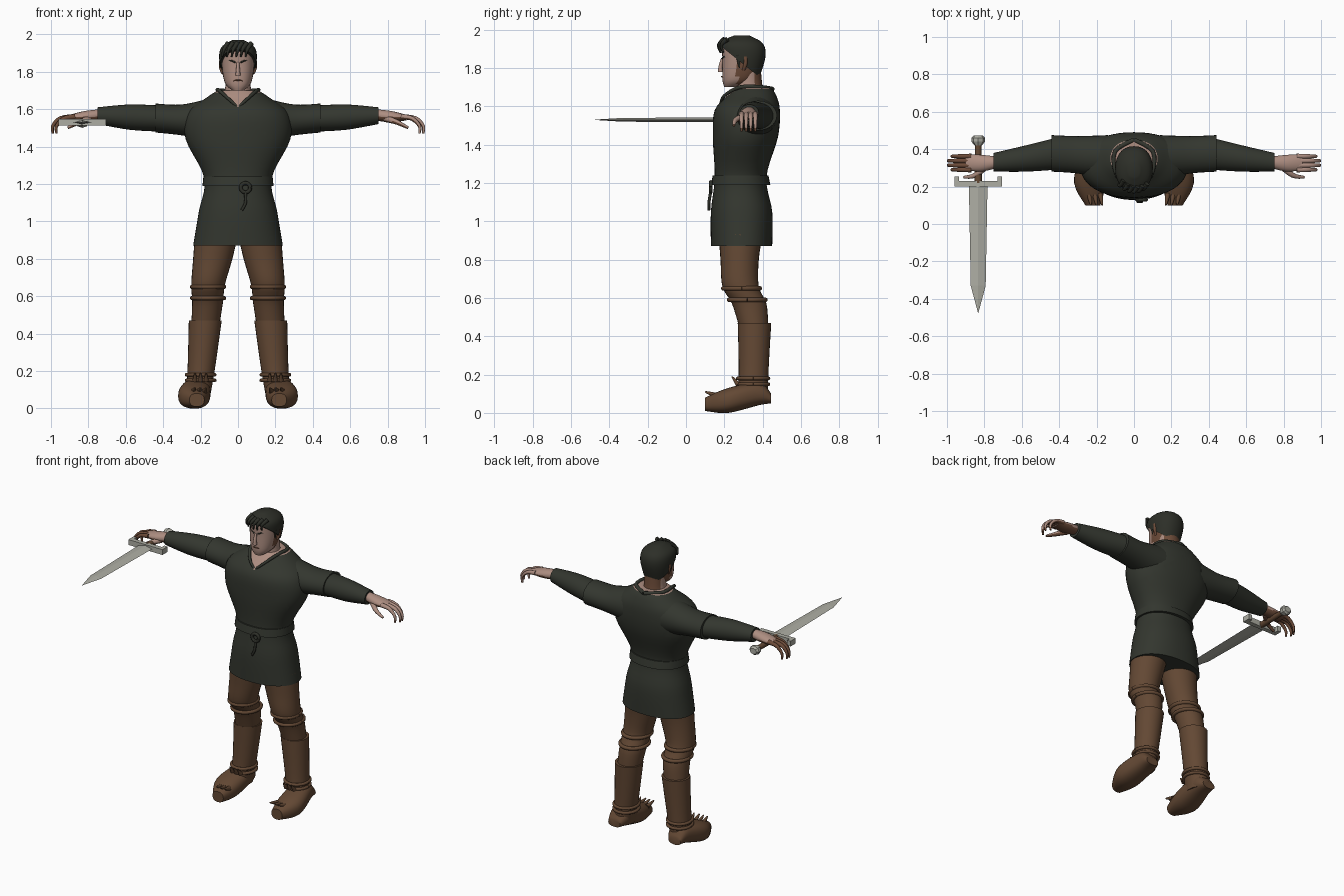
import bpy, bmesh, math
from mathutils import Vector, Quaternion

cube = bpy.data.objects.get("Cube")
if cube:
    bpy.data.objects.remove(cube, do_unlink=True)


def material(name, red, green, blue):
    mat = bpy.data.materials.new(name)
    mat.use_nodes = True
    mat.diffuse_color = (red, green, blue, 1)
    shader = next(node for node in mat.node_tree.nodes if node.type == 'BSDF_PRINCIPLED')
    shader.inputs["Base Color"].default_value = mat.diffuse_color
    shader.inputs["Roughness"].default_value = .8
    return mat


CLOTH = material("dark_green_cloth", .033, .037, .028)
HAIR = material("dark_hair", .026, .028, .021)
LEATHER = material("brown_leather", .125, .065, .034)
SKIN = material("skin", .42, .27, .22)
TAN = material("tanned_skin", .15, .07, .04)
STEEL = material("steel", .42, .42, .37)


def refine(rows, steps):
    """Smooth a list of rows by passing a spline through them."""
    padded = [rows[0], *rows, rows[-1]]
    smooth_rows = []
    for before, start, end, after in zip(padded, padded[1:], padded[2:], padded[3:]):
        for step in range(steps):
            t = step / steps
            row = []
            for a, b, c, d in zip(before, start, end, after):
                leave, arrive = (c - a) / 2, (d - b) / 2
                bend = 3 * (c - b) - 2 * leave - arrive
                twist = 2 * (b - c) + leave + arrive
                row.append(b + t * (leave + t * (bend + t * twist)))
            smooth_rows.append(row)
    return smooth_rows + [rows[-1]]


def build(name, rings, mats, rule=None, edit=None, smooth=True):
    """Join rings of points into a closed skin; rule picks each face's material."""
    bm = bmesh.new()
    loops = [[bm.verts.new(point) for point in ring] for ring in rings]
    for low, high in zip(loops, loops[1:]):
        for i in range(len(low)):
            bm.faces.new((low[i - 1], low[i], high[i], high[i - 1]))
    bm.faces.new(loops[0])
    bm.faces.new(loops[-1])
    if edit:
        edit(bm)
    bmesh.ops.recalc_face_normals(bm, faces=bm.faces[:])
    bm.normal_update()
    for face in bm.faces:
        face.smooth = smooth
        if rule:
            face.material_index = int(rule(face.calc_center_median(), face.normal))
    mesh = bpy.data.meshes.new(name)
    bm.to_mesh(mesh)
    bm.free()
    for mat in mats:
        mesh.materials.append(mat)
    if smooth:
        mesh.set_sharp_from_angle(angle=math.radians(45))
    bpy.context.scene.collection.objects.link(bpy.data.objects.new(name, mesh))


def circle(count):
    angles = [math.tau * i / count for i in range(count)]
    return [(math.cos(angle), math.sin(angle)) for angle in angles]


def loft(name, axis, rows, mats, side=1, sides=28, steps=5, power=2, **options):
    """Rows are (position on axis, low a, high a, low b, high b)."""
    def rounded(low, high, value):
        bulge = math.copysign(abs(value) ** (2 / power), value)
        return (low + high + (high - low) * bulge) / 2

    rings = []
    for t, a_low, a_high, b_low, b_high in refine(rows, steps):
        ring = []
        for c, s in circle(sides):
            a, b = rounded(a_low, a_high, c), rounded(b_low, b_high, s)
            x, y, z = {'x': (t, a, b), 'y': (a, t, b), 'z': (a, b, t)}[axis]
            ring.append((x * side, y, z))
        rings.append(ring)
    build(name, rings, mats, **options)


def tower(name, rows, mats, **options):
    """Upright loft, equal on both sides; rows are (z, half width, front, back)."""
    loft(name, 'z', [(z, -half, half, front, back) for z, half, front, back in rows], mats, **options)


def tube(name, path, start, end, mats, side=1, **options):
    """Round tube along a path, its radius going from start to end."""
    points = [Vector((x * side, y, z)) for x, y, z in refine(path, 4)]
    last, turn, rings = Vector((0, 0, 1)), Quaternion(), []
    for i, point in enumerate(points):
        ahead = points[min(i + 1, len(points) - 1)] - points[max(i - 1, 0)]
        turn = last.rotation_difference(ahead) @ turn
        last = ahead
        radius = start + (end - start) * i / (len(points) - 1)
        rings.append([point + turn @ Vector((c, s, 0)) * radius for c, s in circle(10)])
    build(name, rings, mats, **options)


def hoop(name, x, y, z, wide, deep, radius, side):
    """Leather strap or fold around a limb."""
    loop = circle(16)
    path = [(x + wide * c, y + deep * s, z) for c, s in loop + loop[:1]]
    tube(name, path, radius, radius, [LEATHER], side)


def cut(bm, point, normal, clear=False):
    bmesh.ops.bisect_plane(bm, geom=bm.verts[:] + bm.edges[:] + bm.faces[:],
                           plane_co=point, plane_no=normal, clear_inner=clear)


# Tunic with a V neckline
def neckline(bm):
    for slope in (-.9, .9):
        cut(bm, (0, 0, 1.61), (slope, 0, 1))
    cut(bm, (0, 0, 1.69), (0, 0, 1))


def bare(centre, normal):
    in_front = centre.y < .36 and centre.z > 1.61 + .9 * abs(centre.x)
    return in_front or centre.z > 1.69


tower("tunic", [(.87, .24, .13, .45), (1.05, .21, .13, .45), (1.23, .18, .15, .42), (1.44, .28, .14, .48),
                (1.58, .27, .15, .49), (1.66, .17, .22, .47), (1.7, .11, .26, .44)],
      [CLOTH, SKIN], sides=48, power=2.2, edit=neckline, rule=bare)
tower("belt", [(1.19, .19, .13, .44), (1.24, .185, .14, .43)], [CLOTH], sides=48, power=2.2)
buckle = circle(12)
tube("belt_ring", [(.04 + c / 40, .13, 1.18 + s / 40) for c, s in buckle + buckle[:1]], .01, .01, [HAIR])
tube("belt_strap", [(.04, .13, 1.16), (.04, .12, 1.1), (.02, .12, 1.06)], .008, .008, [HAIR])

# Head, neck and hair
tower("neck", [(1.62, .1, .25, .42), (1.7, .07, .26, .4), (1.8, .07, .27, .39)],
      [SKIN, TAN], rule=lambda centre, normal: centre.y > .36)
tower("head", [(1.7, .03, .2, .27), (1.74, .07, .19, .36), (1.84, .087, .19, .4),
               (1.92, .08, .19, .39), (1.95, .05, .22, .36)],
      [SKIN, TAN], power=2.3, rule=lambda centre, normal: abs(normal.x) > .5 and centre.y > .27)


def hairline(bm):
    cut(bm, (0, .2, 1.9), (0, .8, 1), clear=True)
    bmesh.ops.holes_fill(bm, edges=[edge for edge in bm.edges if edge.is_boundary])


tower("hair", [(1.74, .08, .2, .38), (1.86, .1, .18, .415), (1.93, .09, .18, .4), (1.97, .03, .25, .33)],
      [HAIR], power=2.2, edit=hairline)
for i in range(-3, 3):
    x = i * .025
    y = .17 + 6 * x * x
    tube("hair_lock", [(x + .02, y + .03, 1.95), (x, y, 1.92), (x - .01, y + .01, 1.88)], .014, .004, [HAIR])
tube("nose", [(0, .19, 1.85), (0, .18, 1.81), (0, .18, 1.78)], .007, .014, [SKIN])
tube("mouth", [(-.03, .2, 1.75), (0, .187, 1.755), (.03, .2, 1.75)], .004, .004, [TAN])

for side in (1, -1):
    tube("collar", [(0, .18, 1.61), (.05, .2, 1.655), (.1, .28, 1.7), (.1, .39, 1.7), (0, .45, 1.69)],
         .007, .013, [CLOTH], side)
    tube("eyebrow", [(.014, .19, 1.85), (.04, .2, 1.86), (.06, .22, 1.85)], .005, .003, [HAIR], side)
    tube("eye", [(.02, .2, 1.836), (.05, .21, 1.836)], .006, .003, [HAIR], side)
    tube("ear", [(.08, .3, 1.79), (.09, .31, 1.82), (.09, .31, 1.86)], .008, .013, [TAN], side)
    tube("sideburn", [(.087, .27, 1.87), (.08, .28, 1.8)], .014, .003, [HAIR], side)

    # Sleeves
    loft("upper_sleeve", 'x', [(.14, .24, .475, 1.43, 1.66), (.3, .27, .47, 1.46, 1.625),
                               (.44, .28, .475, 1.475, 1.63)], [CLOTH], side)
    loft("lower_sleeve", 'x', [(.42, .29, .46, 1.48, 1.62), (.58, .28, .42, 1.49, 1.625),
                               (.75, .28, .38, 1.52, 1.61)], [CLOTH], side)

    # Hands, darker on the underside
    hand = {"side": side, "rule": lambda centre, normal: normal.z < -.15}
    loft("palm", 'x', [(.73, .3, .36, 1.54, 1.6), (.82, .28, .37, 1.53, 1.59), (.9, .29, .37, 1.54, 1.57)],
         [SKIN, TAN], **hand)
    for i, reach in enumerate((.97, .99, .99, .97)):
        y = .29 + i * .024
        tube("finger", [(.87, y, 1.56), (reach - .04, y, 1.55), (reach, y, 1.51), (reach, y, 1.47)],
             .015, .006, [SKIN if side > 0 else TAN, TAN], **hand)
    tube("thumb", [(.79, .31, 1.55), (.85, .26, 1.53), (.91, .25, 1.5)], .02, .007, [SKIN, TAN], **hand)

    # Trousers with bunched knees
    loft("trouser_leg", 'z', [(.93, 0, .23, .17, .4), (.8, .03, .24, .18, .38), (.66, .07, .25, .19, .38),
                              (.57, .08, .245, .24, .42), (.44, .1, .25, .28, .43)], [LEATHER], side)
    for z, y in ((.65, .29), (.59, .32)):
        hoop("knee_fold", .16, y, z, .085, .095, .012, side)

    # Boots
    loft("boot_shaft", 'z', [(.47, .087, .263, .27, .445), (.2, .125, .27, .275, .43),
                             (.06, .15, .28, .26, .43)], [LEATHER], side)
    loft("boot_foot", 'y', [(.445, .18, .27, .05, .1), (.38, .15, .29, .04, .16), (.22, .15, .32, 0, .13),
                            (.1, .18, .26, .01, .08)], [LEATHER], side, power=2.4)
    for z in (.15, .18):
        hoop("ankle_strap", .2, .35, z, .075, .08, .01, side)
    for x in (.17, .2, .23):
        tube("boot_flap", [(x, .27, .15), (x, .24, .19)], .014, .003, [LEATHER], side)
        tube("toe_flap", [(x + .01, .16, .09), (x, .1, .11)], .016, .004, [LEATHER], side)


# Sword held in the right hand, pointing forward
HILT_X, HILT_Z = -.833, 1.53


def bar(name, rows, mat, sides):
    """Straight bar along the blade; rows are (y, half width, half height)."""
    loft(name, 'y', [(y, HILT_X - wide, HILT_X + wide, HILT_Z - high, HILT_Z + high)
                     for y, wide, high in rows], [mat], sides=sides, steps=1, smooth=sides > 8)


bar("sword_blade", [(.22, .05, .012), (-.33, .04, .01), (-.475, .001, .001)], STEEL, 4)
bar("sword_grip", [(.22, .02, .02), (.44, .017, .016)], LEATHER, 12)
bar("sword_pommel", [(.42, .02, .02), (.44, .036, .03), (.46, .036, .03), (.473, .025, .02)], STEEL, 8)


def block(name, left, right, front, back):
    rings = [[(x, front, low), (x, back, low), (x, back, high), (x, front, high)]
             for x in (left, right) for low, high in [(HILT_Z - .018, HILT_Z + .018)]]
    build(name, rings, [STEEL], smooth=False)


block("sword_guard", -.96, -.705, .2, .23)
block("guard_end", -.96, -.935, .23, .255)
block("guard_end", -.73, -.705, .23, .255)
